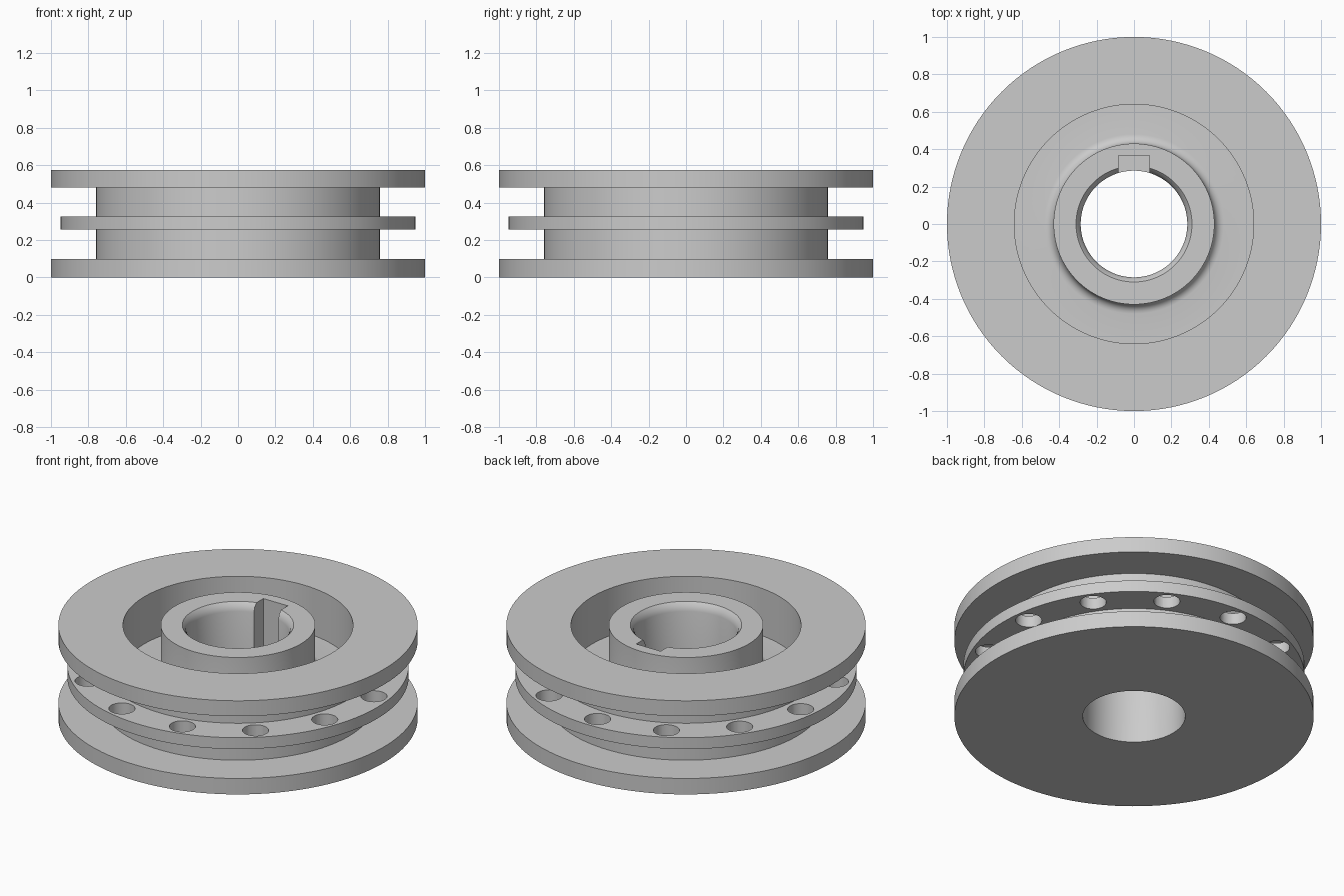
import bpy, bmesh
from math import sin, cos, pi, radians
from mathutils import Matrix

if "Cube" in bpy.data.objects:
    bpy.data.objects.remove(bpy.data.objects["Cube"], do_unlink=True)

SEGMENTS = 128
TOP, FLOOR = 0.575, 0.285

grey = bpy.data.materials.new("plain_grey")
grey.use_nodes = True
grey.diffuse_color = (0.6, 0.6, 0.6, 1)
grey.node_tree.nodes["Principled BSDF"].inputs["Base Color"].default_value = (0.6, 0.6, 0.6, 1)


def add_object(name, bm):
    bmesh.ops.recalc_face_normals(bm, faces=bm.faces)
    mesh = bpy.data.meshes.new(name)
    bm.to_mesh(mesh)
    bm.free()
    obj = bpy.data.objects.new(name, mesh)
    mesh.materials.append(grey)
    bpy.context.collection.objects.link(obj)
    return obj


def lathe(name, profile):
    """Revolve a closed (radius, height) outline around z."""
    bm = bmesh.new()
    rings = []
    for i in range(SEGMENTS):
        a = 2 * pi * i / SEGMENTS
        rings.append([bm.verts.new((r * cos(a), r * sin(a), z)) for r, z in profile])
    n = len(profile)
    for i in range(SEGMENTS):
        this, after = rings[i], rings[(i + 1) % SEGMENTS]
        for j in range(n):
            k = (j + 1) % n
            bm.faces.new((this[j], after[j], after[k], this[k]))
    return add_object(name, bm)


def select_only(obj):
    bpy.ops.object.select_all(action='DESELECT')
    obj.select_set(True)
    bpy.context.view_layer.objects.active = obj


def cut_and_smooth(obj, cutter):
    mod = obj.modifiers.new("cut", 'BOOLEAN')
    mod.operation = 'DIFFERENCE'
    mod.solver = 'EXACT'
    mod.object = cutter
    select_only(obj)
    bpy.ops.object.modifier_apply(modifier=mod.name)
    bpy.data.objects.remove(cutter, do_unlink=True)
    select_only(obj)
    bpy.ops.object.shade_smooth_by_angle(angle=radians(30))


# Wheel body: two flanges, drum, recessed top and hub with a filleted foot
FILLET = 0.05
fillet = [(0.43 + FILLET * (1 - sin(t)), FLOOR + FILLET * (1 - cos(t)))
          for t in (i * pi / 12 for i in range(7))]
outline = [(0.285, 0), (1, 0), (1, 0.098), (0.76, 0.098), (0.76, 0.48),
           (1, 0.48), (1, TOP), (0.64, TOP), (0.64, FLOOR)]
outline += fillet
outline += [(0.43, TOP), (0.31, TOP), (0.293, 0.555), (0.285, 0.525)]
body = lathe("wheel_body", outline)

# Blind keyway in the back of the bore
bm = bmesh.new()
bmesh.ops.create_cube(bm, size=1, matrix=Matrix.Translation((0, 0.2825, FLOOR + 0.2))
                      @ Matrix.Diagonal((0.166, 0.165, 0.4, 1)))
cut_and_smooth(body, add_object("keyway_cutter", bm))

# Middle ring with evenly spaced through holes
ring = lathe("perforated_ring", [(0.7, 0.255), (0.95, 0.255), (0.95, 0.325), (0.7, 0.325)])
HOLES = 13
bm = bmesh.new()
for i in range(HOLES):
    a = pi / 2 + 2 * pi * i / HOLES
    bmesh.ops.create_cone(bm, cap_ends=True, segments=32, radius1=0.073, radius2=0.073, depth=0.3,
                          matrix=Matrix.Translation((0.858 * cos(a), 0.858 * sin(a), 0.29)))
cut_and_smooth(ring, add_object("hole_cutter", bm))
